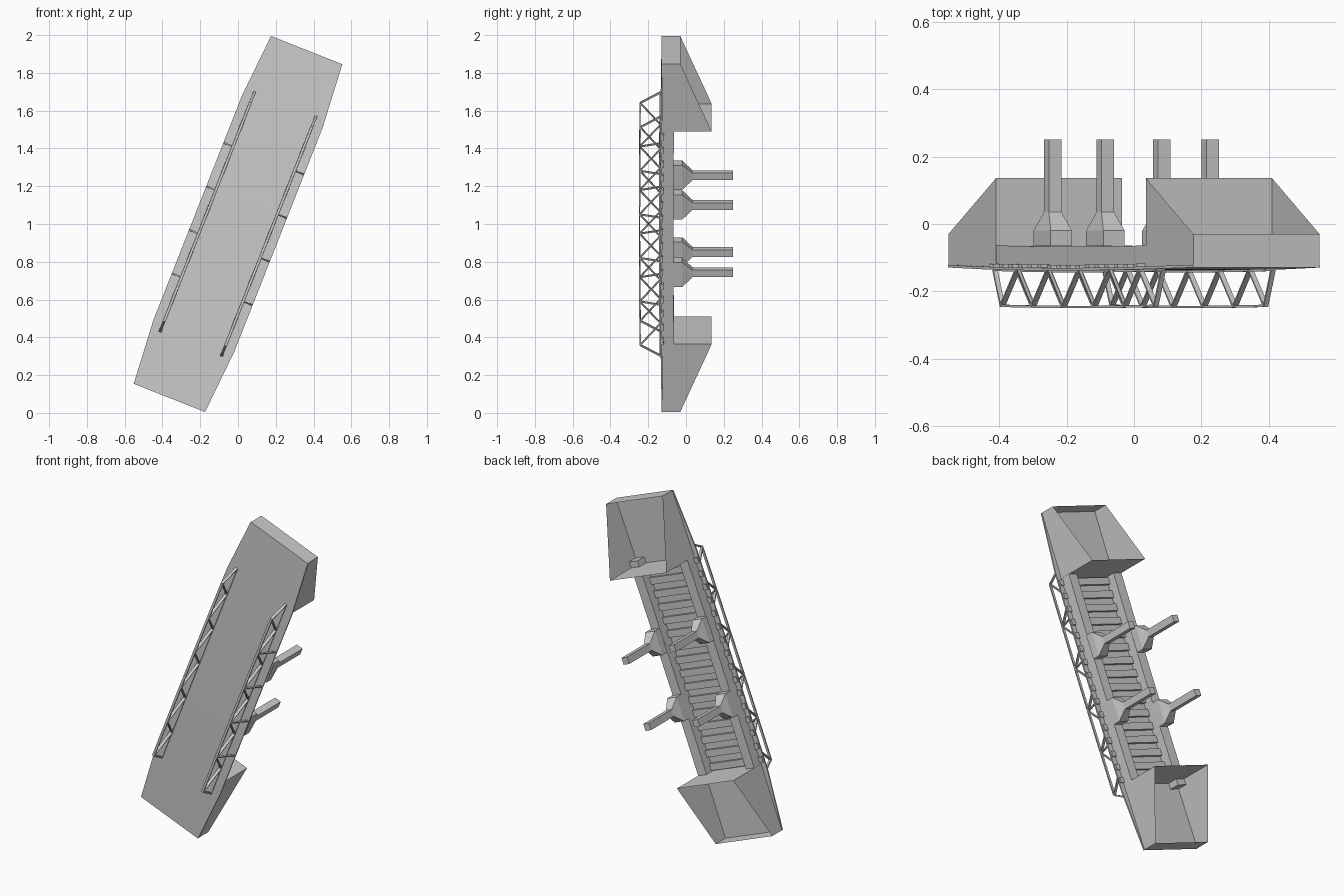
import bpy, bmesh, math
from mathutils import Vector

if "Cube" in bpy.data.objects:
    bpy.data.objects.remove(bpy.data.objects["Cube"])

# Bridge axes: u runs along the span, v across it, y is depth (road faces -y)
UX, UZ = 0.367, 0.930
HALF, END_W, MID_W = 0.99, 0.203, 0.230


def P(u, v, y):
    return Vector((u * UX + v * UZ, y, 1 + u * UZ - v * UX))


def camber(u):
    return -0.009 * (1 - (u / HALF) ** 2)


def finish(name, bm):
    bmesh.ops.recalc_face_normals(bm, faces=bm.faces)
    me = bpy.data.meshes.new(name)
    bm.to_mesh(me)
    bm.free()
    ob = bpy.data.objects.new(name, me)
    bpy.context.collection.objects.link(ob)
    return ob


def loft(bm, rings, caps=True):
    """Bridge a list of equal-sized point rings into a closed solid."""
    vs = [[bm.verts.new(p) for p in r] for r in rings]
    n = len(vs[0])
    for a, b in zip(vs, vs[1:]):
        for i in range(n):
            bm.faces.new((a[i], a[(i + 1) % n], b[(i + 1) % n], b[i]))
    if caps:
        bm.faces.new(vs[0])
        bm.faces.new(vs[-1])


def sect(u, v0, v1, y0, y1, c=True):
    k = camber(u) if c else 0
    return [P(u, v0, y0 + k), P(u, v1, y0 + k), P(u, v1, y1 + k), P(u, v0, y1 + k)]


def level(y, u, v, hu, hv):
    return [P(u + a * hu, v + b * hv, y) for a, b in ((-1, -1), (1, -1), (1, 1), (-1, 1))]


def bar(bm, a, b, w, t):
    """Flat bar between two (u, v, y) points: w along the truss, t across it."""
    a, b = P(*a), P(*b)
    d = (b - a).normalized()
    across = Vector((UZ, 0, -UX))
    side = d.cross(across).normalized() * w / 2
    across = across * t / 2
    loft(bm, [[p + side + across, p - side + across,
               p - side - across, p + side - across] for p in (a, b)])


# Road deck, narrower over the abutments and slightly cambered
bm = bmesh.new()
us = [-HALF, -0.64] + [-0.5 + 0.125 * i for i in range(9)] + [0.64, HALF]
rings = []
for u in us:
    w = END_W if abs(u) > 0.9 else MID_W
    rings.append(sect(u, -w, w, -0.129, -0.121))
loft(bm, rings)
finish("road_deck", bm)

# Main girders under both sides
for side, name in ((-1, "left"), (1, "right")):
    bm = bmesh.new()
    loft(bm, [sect(u, side * 0.140, side * 0.200, -0.122, -0.058) for u in
              [-0.64 + 0.16 * i for i in range(9)]])
    finish("girder_" + name, bm)

# Floor beams between the girders, and brackets below the deck overhang
bm = bmesh.new()
brk = bmesh.new()
n = 16
for i in range(n):
    u = -0.58 + 1.16 * i / (n - 1)
    loft(bm, [sect(u - 0.020, -0.142, 0.142, -0.122, -0.105),
              sect(u + 0.020, -0.142, 0.142, -0.122, -0.105)])
    for s in (-1, 1):
        loft(brk, [sect(u - 0.016, s * 0.198, s * 0.226, -0.122, -0.112),
                   sect(u + 0.016, s * 0.198, s * 0.226, -0.122, -0.112)])
finish("floor_beams", bm)
finish("overhang_brackets", brk)

# Abutments: open-backed tapering shells at both ends
for s, name in ((-1, "lower"), (1, "upper")):
    bm = bmesh.new()
    o, i, w = s * HALF, s * 0.605, END_W - 0.002
    base = [bm.verts.new(P(u, v, -0.128)) for u, v in ((o, -w), (o, w), (i, w), (i, -w))]
    rim = [bm.verts.new(P(u, v, y)) for u, v, y in
           ((o, -w, -0.03), (o, w, -0.03), (i, w, 0.136), (i, -w, 0.136))]
    for k in range(4):
        j = (k + 1) % 4
        bm.faces.new((base[k], base[j], rim[j], rim[k]))
    finish("abutment_" + name, bm)

# Piers: long cap under the girder, flared neck, square column
for k, (u, v) in enumerate(((0.209, -0.174), (0.177, 0.174), (-0.226, -0.17), (-0.208, 0.17))):
    bm = bmesh.new()
    loft(bm, [level(-0.065, u, v, 0.070, 0.034), level(-0.020, u, v, 0.070, 0.034),
              level(0.035, u, v, 0.020, 0.020), level(0.25, u, v, 0.020, 0.020)])
    finish("pier_%d" % (k + 1), bm)

# Side trusses: trapezoid outline with zigzag web
DECK_Y, TOP_Y, STEP = -0.128, -0.237, 0.124
for s, name in ((-1, "left"), (1, "right")):
    bm = bmesh.new()
    v = s * 0.175

    def node(i):
        u = -0.62 + STEP * i
        return (u, v, (TOP_Y if i % 2 == 0 else DECK_Y) + camber(u))

    tops = [(-0.62 + STEP * i, v, TOP_Y + camber(STEP * i - 0.62)) for i in range(11)]
    lows = [(u, v, DECK_Y + camber(u) - 0.003) for u in [-0.68 + 0.136 * i for i in range(11)]]
    for a, b in zip(tops, tops[1:]):
        bar(bm, a, b, 0.007, 0.014)
    for a, b in zip(lows, lows[1:]):
        bar(bm, a, b, 0.007, 0.014)
    bar(bm, lows[0], tops[0], 0.008, 0.014)
    bar(bm, lows[-1], tops[-1], 0.008, 0.014)
    for i in range(10):
        bar(bm, node(i), node(i + 1), 0.006, 0.016)
    # outriggers bracing the top chord back to the deck edge
    for u in (-0.372, -0.124, 0.124, 0.372):
        bar(bm, (u, v, TOP_Y + camber(u)), (u, s * 0.222, DECK_Y + camber(u)), 0.008, 0.010)
    finish("truss_" + name, bm)
